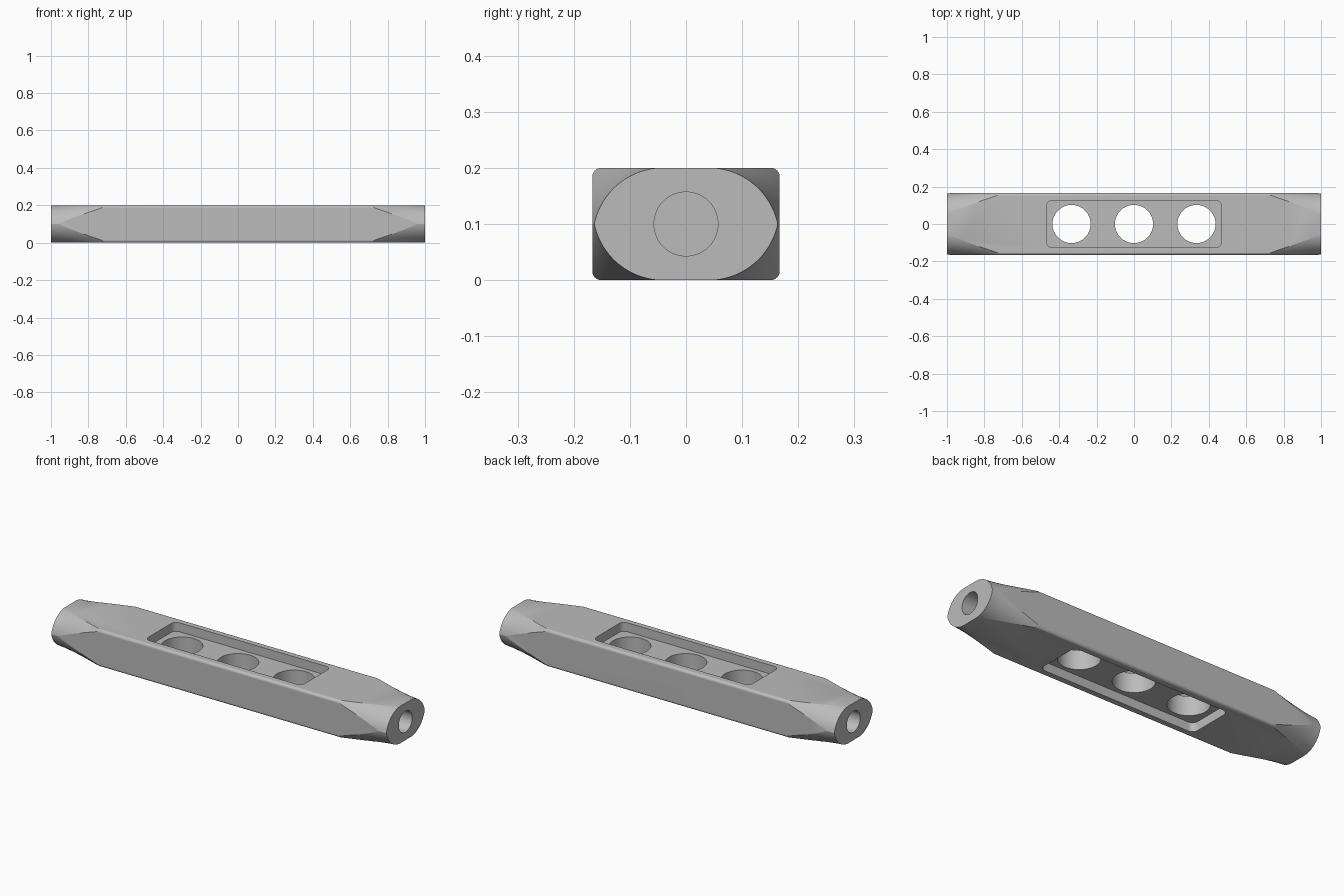
import bpy
import bmesh
from math import cos, sin, pi, sqrt, atan2, radians
from mathutils import Matrix

if "Cube" in bpy.data.objects:
    bpy.data.objects.remove(bpy.data.objects["Cube"], do_unlink=True)

HALF_W, HEIGHT, MID = 0.167, 0.2, 0.1
ARC_Y, ARC_Z, ARC_R = 0.04, 0.026, 0.126   # arc centre, measured from the axis

grey = bpy.data.materials.new("satin_grey")
grey.use_nodes = True
COLOUR = (0.5, 0.5, 0.5, 1)
grey.diffuse_color = COLOUR
grey.node_tree.nodes["Principled BSDF"].inputs["Base Color"].default_value = COLOUR


def loft(name, rings):
    """Closed solid through rings of equal point count."""
    bm = bmesh.new()
    loops = [[bm.verts.new(p) for p in ring] for ring in rings]
    for a, b in zip(loops, loops[1:]):
        for i in range(len(a)):
            j = (i + 1) % len(a)
            bm.faces.new((a[i], a[j], b[j], b[i]))
    bm.faces.new(loops[0])
    bm.faces.new(loops[-1])
    bmesh.ops.recalc_face_normals(bm, faces=bm.faces)
    return finish(name, bm)


def finish(name, bm):
    mesh = bpy.data.meshes.new(name)
    bm.to_mesh(mesh)
    bm.free()
    mesh.materials.append(grey)
    obj = bpy.data.objects.new(name, mesh)
    bpy.context.collection.objects.link(obj)
    return obj


def rounded_rect(hw, hh, r, steps=8):
    pts = []
    for q, (sx, sy) in enumerate([(1, 1), (-1, 1), (-1, -1), (1, -1)]):
        for k in range(steps + 1):
            a = (q + k / steps) * pi / 2
            pts.append((sx * (hw - r) + r * cos(a), sy * (hh - r) + r * sin(a)))
    return pts


def cylinder(name, radius, depth, location, along_x=False):
    bm = bmesh.new()
    turn = Matrix.Rotation(pi / 2, 4, 'Y') if along_x else Matrix.Identity(4)
    bmesh.ops.create_cone(bm, cap_ends=True, segments=64, radius1=radius, radius2=radius,
                          depth=depth, matrix=Matrix.Translation(location) @ turn)
    return finish(name, bm)


def apply_boolean(target, tool, operation):
    mod = target.modifiers.new(tool.name, 'BOOLEAN')
    mod.operation, mod.solver, mod.object = operation, 'EXACT', tool
    bpy.context.view_layer.objects.active = target
    bpy.ops.object.modifier_apply(modifier=mod.name)
    bpy.data.objects.remove(tool, do_unlink=True)


def lens(x, grow, steps=24):
    """Pointed oval made of four arcs, at station x."""
    r = ARC_R + grow
    start = atan2(ARC_Z, sqrt(r * r - ARC_Z ** 2))
    quarter = []
    for k in range(steps + 1):
        a = start + (pi / 2 - start) * k / steps
        quarter.append((ARC_Y + r * cos(a), r * sin(a) - ARC_Z))
    upper = quarter + [(-y, z) for y, z in reversed(quarter)]
    lower = [(y, -z) for y, z in reversed(upper[1:-1])]
    return [(x, y, z + MID) for y, z in upper + lower]


# Bar with softened long edges
section = rounded_rect(HALF_W, HEIGHT / 2, 0.016)
body = loft("handle_body", [[(x, y, z + MID) for y, z in section] for x in (-1, 1)])

# Sculpted ends: corners blend into a pointed oval
stations = [(1.05, 0.0003)]
for k in range(19):
    t = k / 16
    stations.append((1 - 0.3 * t, 0.0003 + 0.05 * t ** 1.4))
rings = [lens(x, g) for x, g in stations]
rings += [lens(-x, g) for x, g in reversed(stations)]
apply_boolean(body, loft("end_shaper", rings), 'INTERSECT')

# Shallow pockets above and below
pocket = rounded_rect(0.467, 0.126, 0.03)
for name, low, high in (("top_pocket", 0.152, 0.3), ("bottom_pocket", -0.1, 0.048)):
    tool = loft(name, [[(x, y, z) for x, y in pocket] for z in (low, high)])
    apply_boolean(body, tool, 'DIFFERENCE')

# Three through holes and a bore in each end
for x in (-0.334, 0, 0.334):
    apply_boolean(body, cylinder("through_hole", 0.102, 0.5, (x, 0, MID)), 'DIFFERENCE')
for side in (-1, 1):
    apply_boolean(body, cylinder("end_bore", 0.057, 0.6, (side, 0, MID), True), 'DIFFERENCE')

bpy.ops.object.select_all(action='DESELECT')
body.select_set(True)
bpy.context.view_layer.objects.active = body
bpy.ops.object.shade_smooth_by_angle(angle=radians(20))
